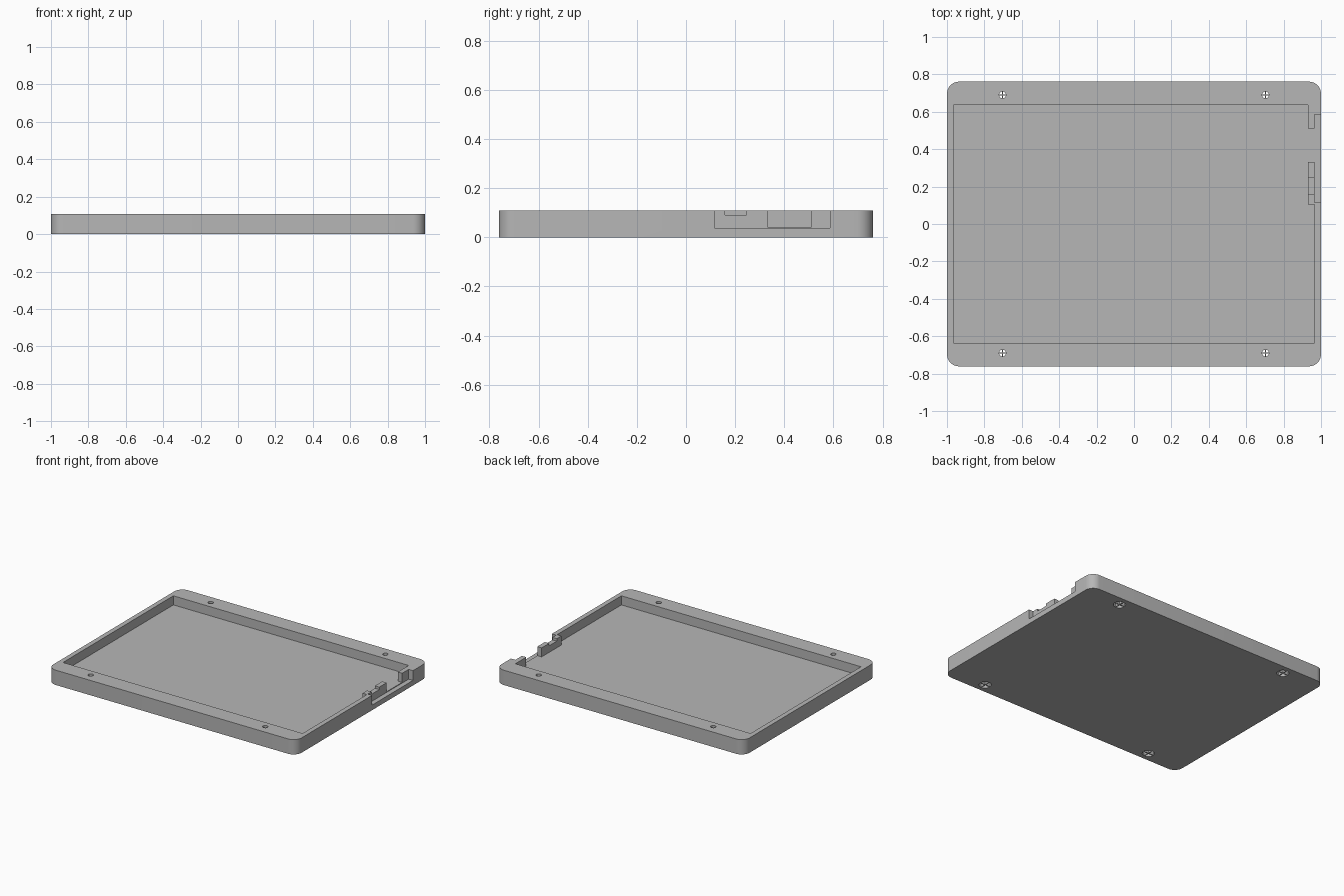
import bpy
import bmesh
import math

old = bpy.data.objects.get("Cube")
if old:
    bpy.data.objects.remove(old, do_unlink=True)

W, D, H = 1.0, 0.761, 0.108      # half width, half depth, height
FLOOR, SILL = 0.042, 0.037       # pocket floor and port sill heights
HOLES = [(sx * 0.703, sy * 0.69) for sx in (-1, 1) for sy in (-1, 1)]

grey = bpy.data.materials.new("matte grey")
grey.use_nodes = True
colour = (0.47, 0.47, 0.47, 1)
grey.diffuse_color = colour
grey.node_tree.nodes["Principled BSDF"].inputs["Base Color"].default_value = colour


def finish(name, bm):
    mesh = bpy.data.meshes.new(name)
    bm.to_mesh(mesh)
    bm.free()
    obj = bpy.data.objects.new(name, mesh)
    bpy.context.collection.objects.link(obj)
    mesh.materials.append(grey)
    return obj


def box(name, x, y, z, radius=0):
    """Box between pairs of limits, with optional rounded upright corners."""
    bm = bmesh.new()
    bmesh.ops.create_cube(bm, size=1)
    for v in bm.verts:
        v.co = [lim[0] if c < 0 else lim[1] for c, lim in zip(v.co, (x, y, z))]
    if radius:
        upright = [e for e in bm.edges
                   if abs(e.verts[0].co.z - e.verts[1].co.z) > 0.01]
        bmesh.ops.bevel(bm, geom=upright, offset=radius, segments=10,
                        profile=0.5, affect='EDGES')
    return finish(name, bm)


def cylinder(name, x, y, z, radius):
    bm = bmesh.new()
    bmesh.ops.create_cone(bm, cap_ends=True, segments=32, radius1=radius,
                          radius2=radius, depth=z[1] - z[0])
    bmesh.ops.translate(bm, verts=bm.verts, vec=(x, y, sum(z) / 2))
    return finish(name, bm)


def combine(target, tool, operation='DIFFERENCE'):
    """Apply a boolean, then discard the tool."""
    mod = target.modifiers.new("cut", 'BOOLEAN')
    mod.operation, mod.solver, mod.object = operation, 'EXACT', tool
    bpy.context.view_layer.objects.active = target
    bpy.ops.object.modifier_apply(modifier=mod.name)
    bpy.data.objects.remove(tool, do_unlink=True)


# Rounded tray with a wide shallow pocket
tray = box("tray", (-W, W), (-D, D), (0, H), 0.065)
pocket = box("pocket", (-0.965, 0.965), (-0.635, 0.635), (FLOOR, 0.2))

# Port walls stay inside the pocket, so take them out of the cutter
for y in ((0.105, 0.332), (0.51, 0.7)):
    combine(pocket, box("port_wall_keep", (0.93, 1.1), y, (0, 0.3)))
combine(tray, pocket)

# Opening in the outer side wall, and the low notch in the port wall
combine(tray, box("port_slot", (0.965, 1.1), (0.115, 0.585), (SILL, 0.2)))
combine(tray, box("port_notch", (0.92, 0.98), (0.158, 0.247), (0.09, 0.2)))

# Screw holes, wider underneath
for x, y in HOLES:
    combine(tray, cylinder("screw_hole", x, y, (-0.1, 0.2), 0.018))
    combine(tray, cylinder("counterbore", x, y, (-0.1, 0.035), 0.041))

# Thin crossed ribs inside each counterbore
for i, (x, y) in enumerate(HOLES):
    rib = box("screw_rib_cross_%d" % (i + 1), (x - 0.041, x + 0.041),
              (y - 0.003, y + 0.003), (0.0, 0.035))
    combine(rib, box("rib", (x - 0.003, x + 0.003),
                     (y - 0.041, y + 0.041), (0.0, 0.035)), 'UNION')

# Smooth the rounded corners and hole walls
bpy.ops.object.select_all(action='DESELECT')
tray.select_set(True)
bpy.context.view_layer.objects.active = tray
bpy.ops.object.shade_smooth_by_angle(angle=math.radians(30))
